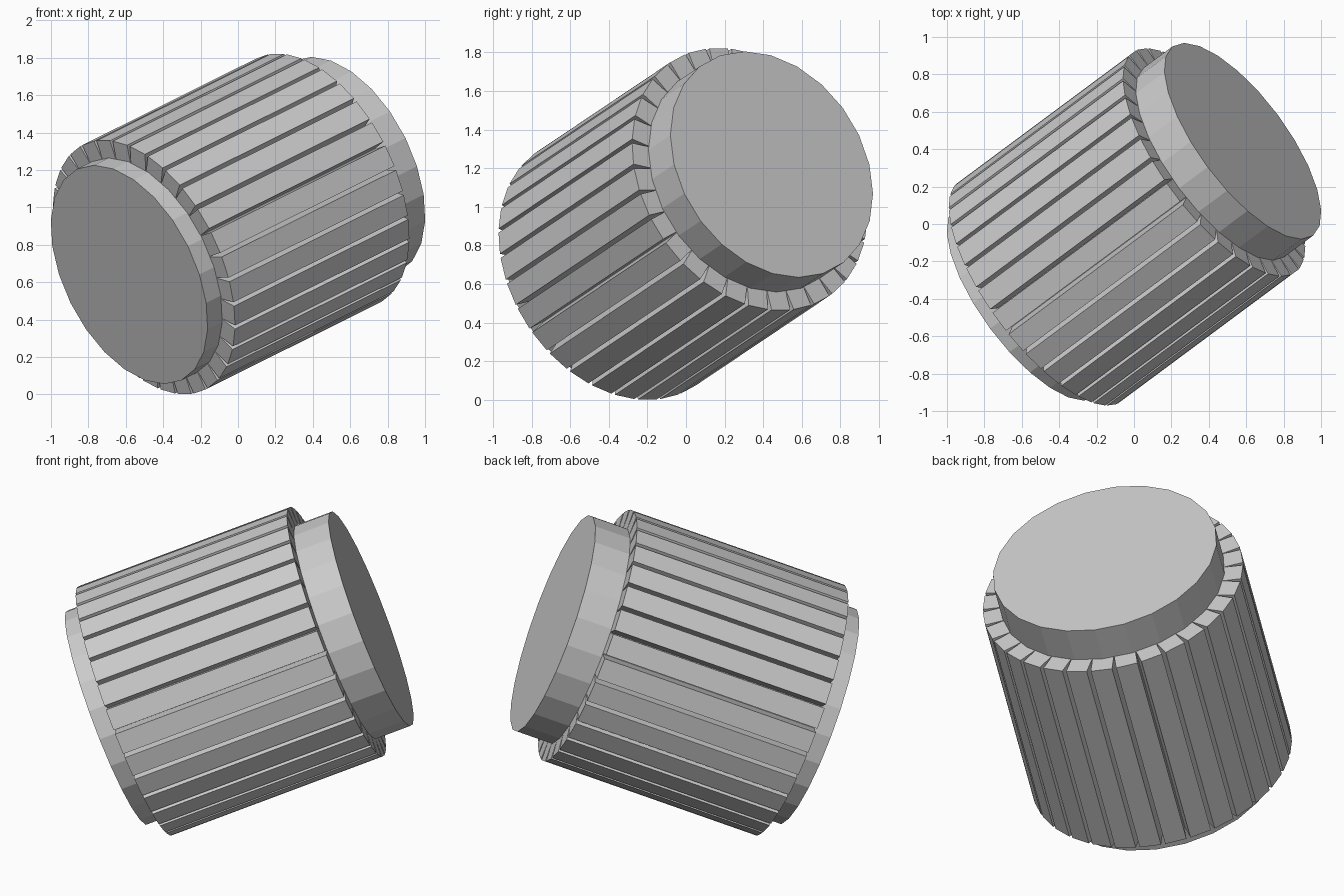
import bpy, bmesh
from math import tau
from mathutils import Matrix, Vector

if "Cube" in bpy.data.objects:
    bpy.data.objects.remove(bpy.data.objects["Cube"])

AXIS = Vector((0.745, 0.553, 0.371)).normalized()
CENTRE = Vector((0, 0.012, 0.93))
STAVES = 32
CORE_SIDES = 24
CORE_R, CORE_LEN = 0.63, 1.56
STAVE_IN, STAVE_OUT, STAVE_W = 0.61, 0.729, 0.12
STAVE_START, STAVE_END = -0.675, 0.575

# local +z is the drum axis
FRAME = Matrix.Translation(CENTRE) @ AXIS.to_track_quat('Z', 'Y').to_matrix().to_4x4()


def add_object(name, bm):
    mesh = bpy.data.meshes.new(name)
    bm.to_mesh(mesh)
    bm.free()
    obj = bpy.data.objects.new(name, mesh)
    bpy.context.collection.objects.link(obj)
    obj.matrix_world = FRAME
    return obj


# solid drum core whose ends stick out of the stave ring
bm = bmesh.new()
bmesh.ops.create_cone(bm, cap_ends=True, segments=CORE_SIDES,
                      radius1=CORE_R, radius2=CORE_R, depth=CORE_LEN)
add_object("drum_core", bm)

# ring of straight box staves with narrow V gaps between them
bm = bmesh.new()
size = Matrix.Diagonal((STAVE_OUT - STAVE_IN, STAVE_W, STAVE_END - STAVE_START, 1))
place = Matrix.Translation(((STAVE_OUT + STAVE_IN) / 2, 0, (STAVE_START + STAVE_END) / 2))
for i in range(STAVES):
    turn = Matrix.Rotation(tau * i / STAVES, 4, 'Z')
    bmesh.ops.create_cube(bm, size=1, matrix=turn @ place @ size)
add_object("stave_ring", bm)
